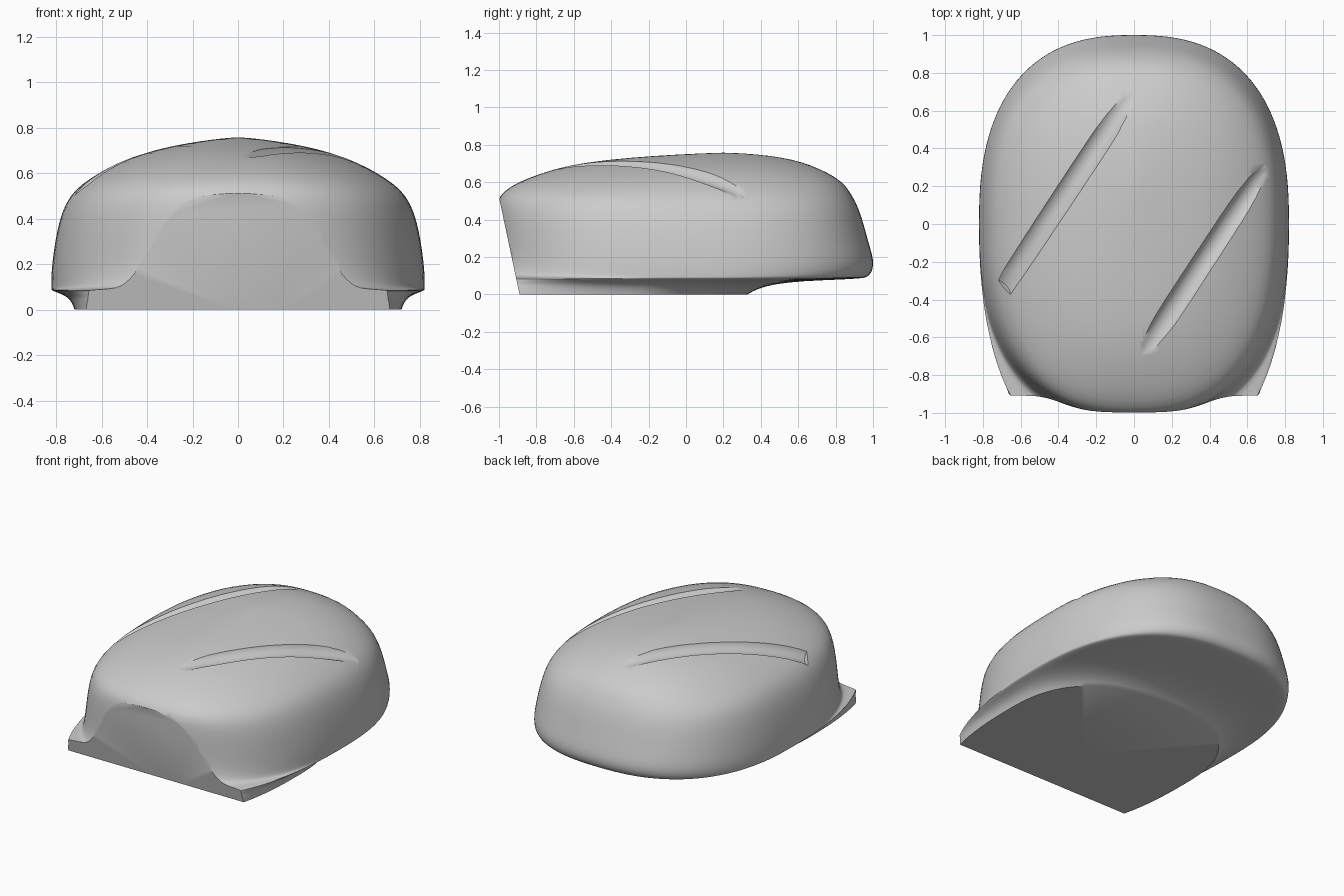
import bpy, bmesh, math
from mathutils import Matrix, Vector

old = bpy.data.objects.get("Cube")
if old:
    bpy.data.objects.remove(old, do_unlink=True)

SIDES = 64

grey = bpy.data.materials.new("plain grey")
grey.use_nodes = True
grey.diffuse_color = (0.6, 0.6, 0.6, 1)
for node in grey.node_tree.nodes:
    if node.type == 'BSDF_PRINCIPLED':
        node.inputs["Base Color"].default_value = (0.6, 0.6, 0.6, 1)


def make_object(name, bm):
    bmesh.ops.recalc_face_normals(bm, faces=bm.faces[:])
    mesh = bpy.data.meshes.new(name)
    bm.to_mesh(mesh)
    bm.free()
    mesh.materials.append(grey)
    obj = bpy.data.objects.new(name, mesh)
    bpy.context.collection.objects.link(obj)
    return obj


def bridge(bm, low, high):
    n = len(low)
    for i in range(n):
        j = (i + 1) % n
        bm.faces.new((low[i], low[j], high[j], high[i]))


def apply_modifiers(obj):
    dg = bpy.context.evaluated_depsgraph_get()
    mesh = bpy.data.meshes.new_from_object(obj.evaluated_get(dg))
    obj.modifiers.clear()
    obj.data = mesh


def cut(obj, cutter):
    cutter.hide_render = True
    mod = obj.modifiers.new("cut", 'BOOLEAN')
    mod.operation = 'DIFFERENCE'
    mod.solver = 'EXACT'
    mod.object = cutter
    apply_modifiers(obj)
    bpy.data.objects.remove(cutter, do_unlink=True)


def outline(bm, z, half, front, mid, rear, power):
    # Rounded outline with its own front and rear lengths
    ring = []
    for i in range(SIDES):
        a = 2 * math.pi * i / SIDES
        c, s = math.cos(a), math.sin(a)
        x = math.copysign(abs(c) ** (2 / power), c) * half
        y = math.copysign(abs(s) ** (2 / power), s)
        y = mid + y * (rear - mid if s > 0 else mid - front)
        ring.append(bm.verts.new((x, y, z)))
    return ring


# Shell: height, half width, front, middle, rear, roundness
sections = [
    # foot
    (0, .72, -1.45, -.35, .33, 2.5),
    (.03, .73, -1.42, -.3, .38, 2.5),
    (.055, .75, -1.37, -.2, .47, 2.5),
    # flange and underside
    (.072, .785, -1.32, -.1, .62, 2.5),
    (.08, .81, -1.3, 0, .85, 2.5),
    (.086, .82, -1.28, 0, .93, 2.5),
    # walls
    (.09, .822, -1.1, 0, .96, 2.5),
    (.1, .822, -1.06, 0, .98, 2.5),
    (.13, .822, -1.035, 0, 1, 2.5),
    (.18, .82, -1.02, 0, 1.005, 2.5),
    (.25, .812, -1.015, 0, .985, 2.5),
    (.34, .798, -1.015, 0, .96, 2.5),
    (.43, .775, -1.015, 0, .935, 2.5),
    (.5, .74, -1.01, 0, .905, 2.5),
    # crown
    (.55, .69, -.98, 0, .875, 2.45),
    (.6, .615, -.9, .02, .84, 2.4),
    (.65, .52, -.77, .06, .76, 2.3),
    (.69, .41, -.63, .1, .67, 2.2),
    (.72, .29, -.43, .14, .575, 2.1),
    (.742, .16, -.16, .18, .45, 2),
    (.754, .06, .08, .2, .31, 2),
]
bm = bmesh.new()
crease = bm.edges.layers.float.new("crease_edge")
rings = [outline(bm, *s) for s in sections]
for low, high in zip(rings, rings[1:]):
    bridge(bm, low, high)
base = bm.faces.new(rings[0])
for e in base.edges:
    e[crease] = 1
top = bm.verts.new((0, .2, .758))
for i in range(SIDES):
    bm.faces.new((rings[-1][i], rings[-1][(i + 1) % SIDES], top))
shell = make_object("shell", bm)
sub = shell.modifiers.new("smooth", 'SUBSURF')
sub.levels = sub.render_levels = 1
apply_modifiers(shell)


def groove_cutter(name, start, end, square_start):
    # Tube that follows the crown and lifts out of it at tapered ends
    start, end = Vector(start), Vector(end)
    along = (end - start).normalized()
    bm = bmesh.new()
    rings = []
    steps, radius = 30, .07
    for k in range(steps + 1):
        t = k / steps
        p = start.lerp(end, t)
        hit, loc, normal, _ = shell.ray_cast(Vector((p.x, p.y, 2)), Vector((0, 0, -1)))
        side = Vector((along.y, -along.x, 0))
        side = (side - normal * side.dot(normal)).normalized()
        taper = max(0, 1 - (1 - t) / .3)
        if square_start:
            taper = max(taper, .35 * max(0, 1 - t / .3))
        else:
            taper = max(taper, 1 - t / .3)
        centre = loc + normal * (.035 + .035 * taper ** 2)
        ring = []
        for i in range(20):
            a = 2 * math.pi * i / 20
            ring.append(bm.verts.new(centre + radius * (side * math.cos(a) + normal * math.sin(a))))
        rings.append(ring)
    for low, high in zip(rings, rings[1:]):
        bridge(bm, low, high)
    bm.faces.new(rings[0])
    bm.faces.new(rings[-1])
    return make_object(name, bm)


# Two diagonal grooves in the crown
grooves = [
    groove_cutter("right_groove_cutter", (-.69, -.335, 0), (-.015, .685, 0), True),
    groove_cutter("left_groove_cutter", (.045, -.69, 0), (.7, .31, 0), False),
]

# Leaning flat front
bm = bmesh.new()
bmesh.ops.create_cube(bm, size=4)
lean = math.atan2(.11, .52)
bm.transform(Matrix.Translation((0, -.89, 0)) @ Matrix.Rotation(lean, 4, 'X')
             @ Matrix.Translation((0, -2, 0)))
cut(shell, make_object("front_cutter", bm))
for g in grooves:
    cut(shell, g)

bpy.ops.object.select_all(action='DESELECT')
shell.select_set(True)
bpy.context.view_layer.objects.active = shell
bpy.ops.object.shade_smooth_by_angle(angle=math.radians(35))
